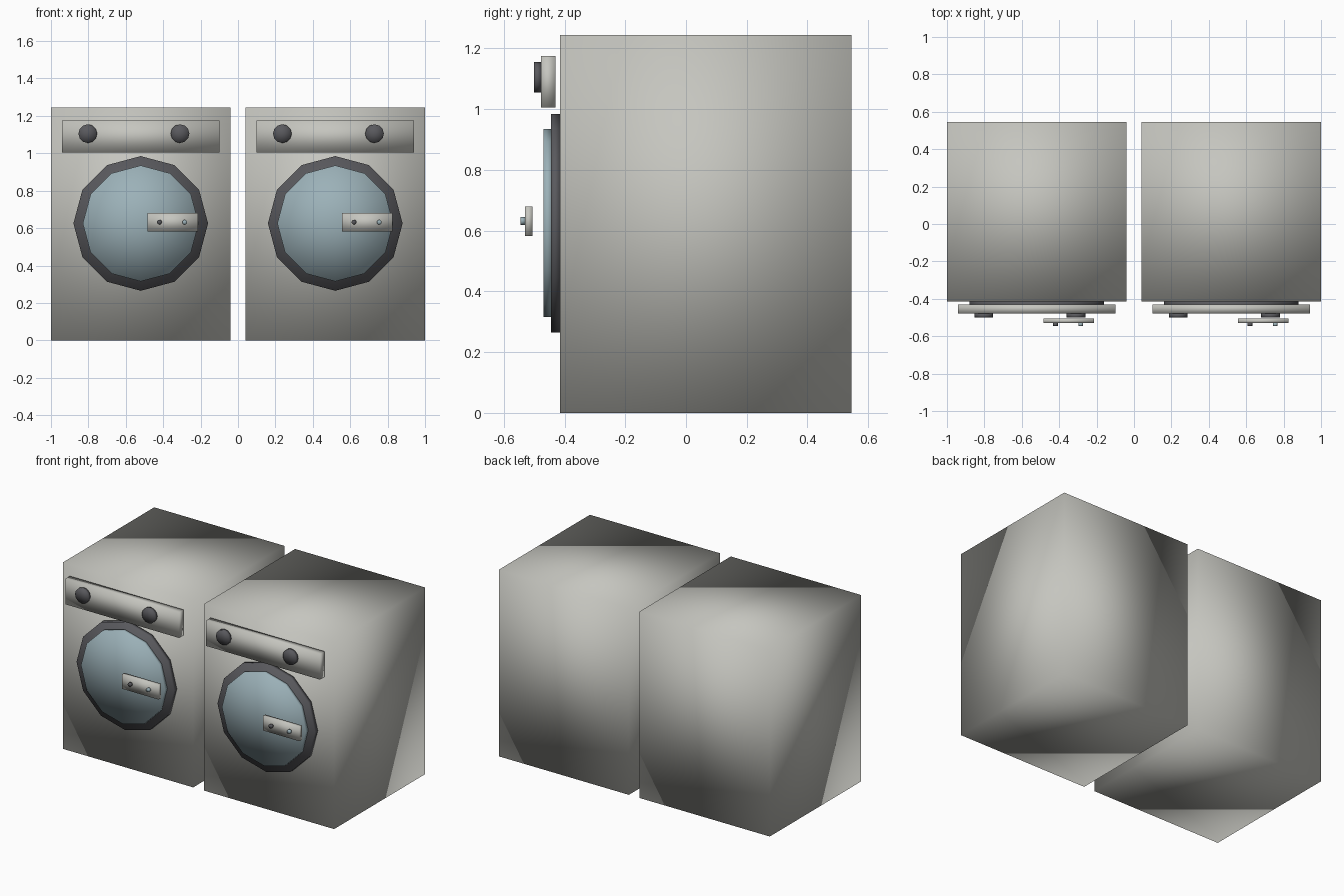
import bpy, bmesh
from mathutils import Matrix, Vector

if "Cube" in bpy.data.objects:
    bpy.data.objects.remove(bpy.data.objects["Cube"], do_unlink=True)


def material(name, rgb):
    m = bpy.data.materials.new(name)
    m.use_nodes = True
    color = (*rgb, 1)
    m.diffuse_color = color
    m.node_tree.nodes["Principled BSDF"].inputs["Base Color"].default_value = color
    return m


ENAMEL = material("warm grey enamel", (0.56, 0.56, 0.52))
DARK = material("dark grey plastic", (0.10, 0.10, 0.11))
GLASS = material("blue glass", (0.33, 0.44, 0.48))


def finish(bm, name, mat):
    # The soft look comes from smooth normals running over every edge
    for f in bm.faces:
        f.smooth = True
    mesh = bpy.data.meshes.new(name)
    bm.to_mesh(mesh)
    bm.free()
    mesh.materials.append(mat)
    obj = bpy.data.objects.new(name, mesh)
    bpy.context.collection.objects.link(obj)
    return obj


def box(name, mat, x, y, z):
    """Box spanning the given (low, high) ranges."""
    bm = bmesh.new()
    bmesh.ops.create_cube(bm, size=1)
    spans = (x, y, z)
    size = Vector([b - a for a, b in spans])
    mid = Vector([(a + b) / 2 for a, b in spans])
    bmesh.ops.transform(bm, verts=bm.verts,
                        matrix=Matrix.Translation(mid) @ Matrix.Diagonal(size).to_4x4())
    return finish(bm, name, mat)


def disc(name, mat, x, z, radius, y, sides=12):
    """Short cylinder whose axis runs front to back."""
    bm = bmesh.new()
    bmesh.ops.create_cone(bm, cap_ends=True, cap_tris=True, segments=sides,
                          radius1=radius, radius2=radius, depth=y[1] - y[0])
    turn = Matrix.Rotation(1.5707963, 4, "X")
    bmesh.ops.transform(bm, verts=bm.verts,
                        matrix=Matrix.Translation((x, sum(y) / 2, z)) @ turn)
    return finish(bm, name, mat)


# Two identical machines side by side
for side, cx in (("right", -0.52), ("left", 0.52)):
    box(f"{side}_cabinet", ENAMEL, (cx - 0.48, cx + 0.48), (-0.415, 0.545), (0, 1.245))

    # Control panel with two knobs
    box(f"{side}_control_panel", ENAMEL, (cx - 0.42, cx + 0.42), (-0.478, -0.43), (1.005, 1.175))
    for i, dx in enumerate((-0.283, 0.21)):
        disc(f"{side}_knob_{i + 1}", DARK, cx + dx, 1.105, 0.05, (-0.5, -0.478))

    # Round door
    disc(f"{side}_door_ring", DARK, cx, 0.625, 0.36, (-0.445, -0.415))
    disc(f"{side}_door_glass", GLASS, cx, 0.625, 0.31, (-0.47, -0.44))

    # Door handle with its two pins
    box(f"{side}_handle", ENAMEL, (cx + 0.035, cx + 0.305), (-0.53, -0.506), (0.583, 0.68))
    disc(f"{side}_handle_dark_pin", DARK, cx + 0.1, 0.632, 0.013, (-0.545, -0.53))
    disc(f"{side}_handle_glass_pin", GLASS, cx + 0.235, 0.632, 0.013, (-0.545, -0.53))
